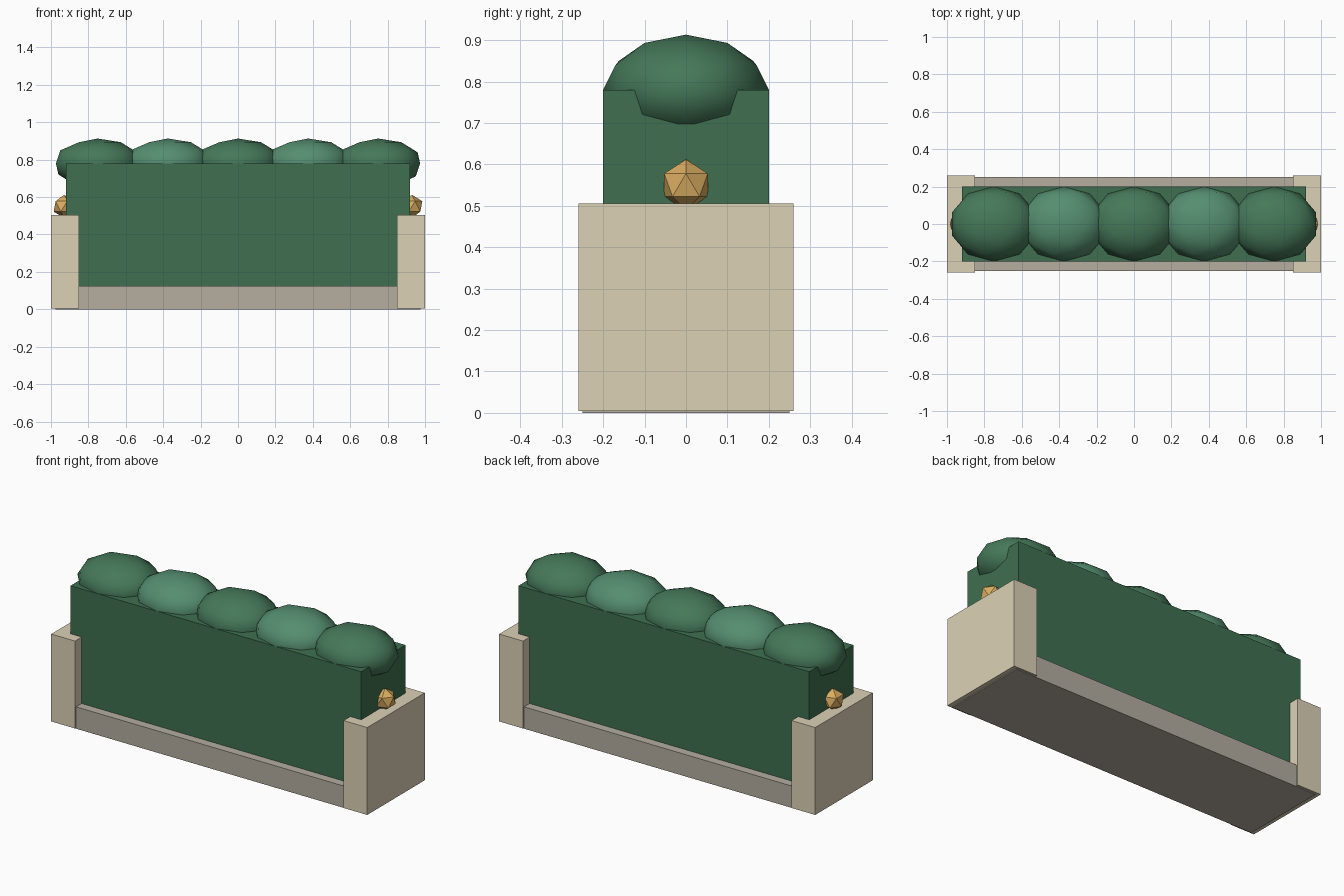
import bpy

if "Cube" in bpy.data.objects:
    bpy.data.objects.remove(bpy.data.objects["Cube"])


def material(name, rgb):
    m = bpy.data.materials.new(name)
    m.diffuse_color = (*rgb, 1)
    m.use_nodes = True
    m.node_tree.nodes["Principled BSDF"].inputs["Base Color"].default_value = m.diffuse_color
    return m


STONE = material("pale_stone", (0.72, 0.64, 0.47))
PLINTH = material("grey_stone", (0.46, 0.42, 0.35))
HEDGE = material("hedge_green", (0.05, 0.16, 0.08))
DARK_LEAF = material("dark_leaf", (0.06, 0.19, 0.10))
LIGHT_LEAF = material("light_leaf", (0.09, 0.27, 0.16))
BRASS = material("brass", (0.70, 0.42, 0.12))


def finish(name, mat):
    ob = bpy.context.object
    ob.name = name
    ob.data.materials.append(mat)
    bpy.ops.object.transform_apply(location=False, rotation=False, scale=True)
    return ob


def box(name, x, y, z, mat):
    """Box from (min, max) ranges on each axis."""
    bpy.ops.mesh.primitive_cube_add(size=1, location=[sum(r) / 2 for r in (x, y, z)])
    bpy.context.object.scale = [r[1] - r[0] for r in (x, y, z)]
    return finish(name, mat)


def ball(name, loc, scale, detail, mat):
    bpy.ops.mesh.primitive_ico_sphere_add(subdivisions=detail, radius=1, location=loc)
    bpy.context.object.scale = scale
    return finish(name, mat)


# Low plinth and clipped hedge body
box("plinth", (-0.975, 0.975), (-0.25, 0.25), (0, 0.125), PLINTH)
box("hedge_body", (-0.92, 0.92), (-0.2, 0.2), (0.1, 0.78), HEDGE)

# End posts and brass studs
for side, label in ((-1, "left"), (1, "right")):
    xs = sorted((side * 0.85, side * 1.0))
    box(f"{label}_end_post", xs, (-0.26, 0.26), (0.005, 0.505), STONE)
    ball(f"{label}_stud", (side * 0.93, 0, 0.55), (0.062,) * 3, 1, BRASS)

# Row of rounded leaf mounds in alternating greens
for i in range(5):
    mound = ball(f"leaf_mound_{i + 1}", ((i - 2) * 0.375, 0, 0.78),
                 (0.235, 0.2, 0.133), 2, LIGHT_LEAF if i % 2 else DARK_LEAF)
    bpy.ops.object.shade_smooth()
